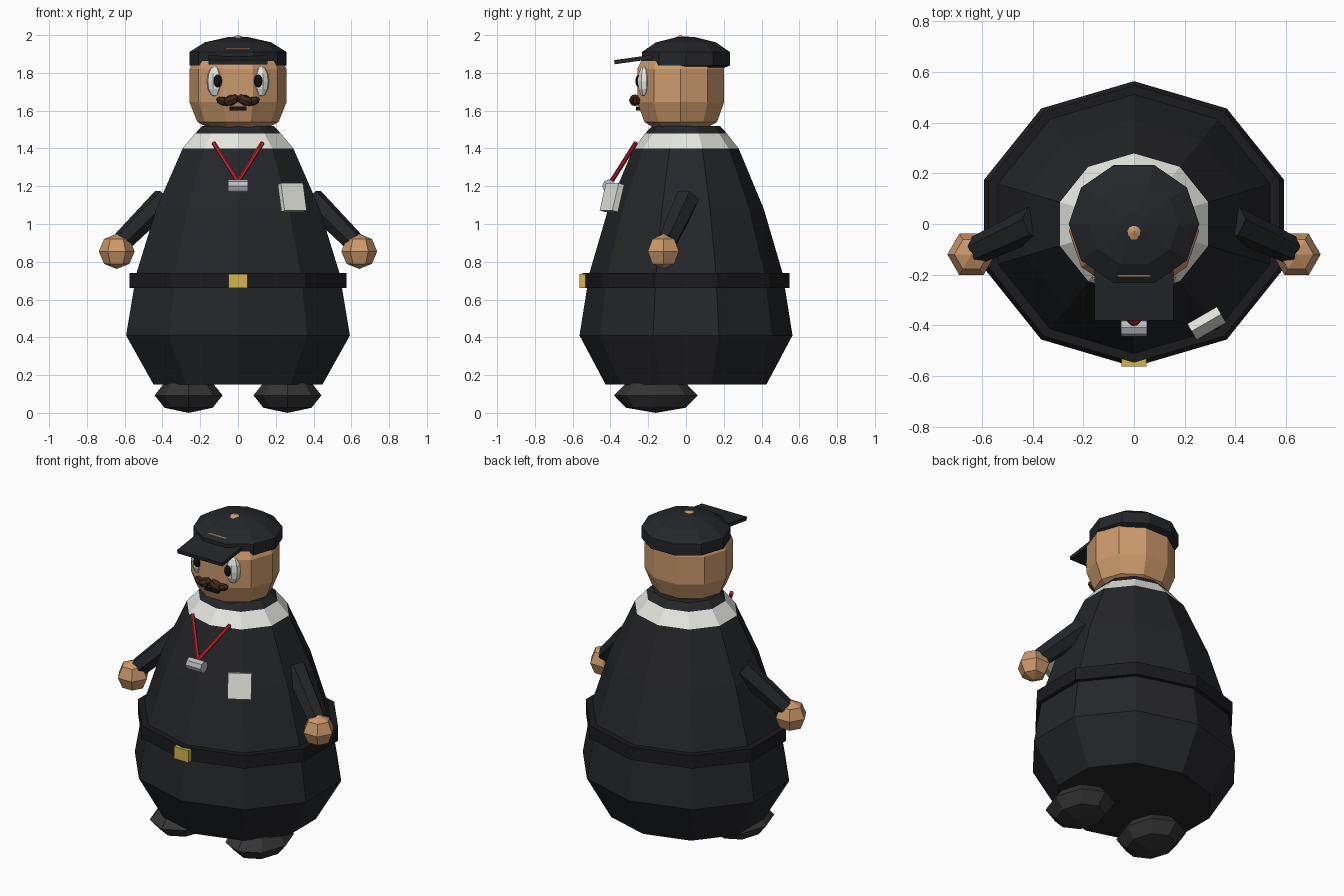
import bpy, bmesh, math
from mathutils import Vector, Matrix, Euler

if "Cube" in bpy.data.objects:
    bpy.data.objects.remove(bpy.data.objects["Cube"])


def mat(name, rgb):
    m = bpy.data.materials.new(name)
    m.diffuse_color = (*rgb, 1)
    m.use_nodes = True
    m.node_tree.nodes["Principled BSDF"].inputs["Base Color"].default_value = m.diffuse_color
    return m


CLOTH = mat("dark_cloth", (0.018, 0.019, 0.022))
BELT = mat("belt_black", (0.011, 0.011, 0.013))
SHOE = mat("shoe_grey", (0.035, 0.035, 0.035))
SKIN = mat("skin", (0.60, 0.32, 0.15))
WHITE = mat("white", (0.80, 0.80, 0.75))
BLACK = mat("black", (0.006, 0.006, 0.006))
HAIR = mat("brown_hair", (0.05, 0.025, 0.012))
RED = mat("red_cord", (0.45, 0.02, 0.03))
SILVER = mat("silver", (0.50, 0.51, 0.54))
GOLD = mat("gold", (0.66, 0.46, 0.07))


def finish(name, bm, m):
    bmesh.ops.recalc_face_normals(bm, faces=bm.faces[:])
    me = bpy.data.meshes.new(name)
    bm.to_mesh(me)
    bm.free()
    me.materials.append(m)
    ob = bpy.data.objects.new(name, me)
    bpy.context.collection.objects.link(ob)
    return ob


def lathe(name, profile, m, n=10, phase=0, scale=(1, 1, 1), matrix=None, closed=False):
    """Revolve (radius, z) points; ends are capped unless the profile is a closed loop."""
    bm = bmesh.new()
    rings = []
    for r, z in profile:
        if r == 0:
            rings.append([bm.verts.new((0, 0, z * scale[2]))] * n)
            continue
        rings.append([bm.verts.new((r * scale[0] * math.cos(phase + math.tau * i / n),
                                    r * scale[1] * math.sin(phase + math.tau * i / n),
                                    z * scale[2])) for i in range(n)])
    pairs = list(zip(rings, rings[1:]))
    if closed:
        pairs.append((rings[-1], rings[0]))
    for a, b in pairs:
        for i in range(n):
            j = (i + 1) % n
            bm.faces.new(list(dict.fromkeys((a[i], a[j], b[j], b[i]))))
    if not closed:
        for ring, (r, z) in ((rings[0], profile[0]), (rings[-1], profile[-1])):
            if r:
                bm.faces.new(ring)
    ob = finish(name, bm, m)
    ob.matrix_world = matrix or Matrix()
    return ob


def ball(name, loc, radii, m, n=8, rows=4, rot=(0, 0, 0)):
    prof = [(math.sin(math.pi * i / rows) if 0 < i < rows else 0,
             -math.cos(math.pi * i / rows)) for i in range(rows + 1)]
    mx = Matrix.Translation(loc) @ Euler(rot).to_matrix().to_4x4()
    return lathe(name, prof, m, n, 0, radii, mx)


def rod(name, a, b, ra, rb, m, n=6):
    a, b = Vector(a), Vector(b)
    d = b - a
    mx = Matrix.Translation(a) @ d.to_track_quat('Z', 'Y').to_matrix().to_4x4()
    return lathe(name, [(ra, 0), (rb, d.length)], m, n, 0, (1, 1, 1), mx)


def box(name, loc, size, m, rot=(0, 0, 0)):
    bm = bmesh.new()
    bmesh.ops.create_cube(bm, size=1)
    bmesh.ops.scale(bm, vec=size, verts=bm.verts[:])
    ob = finish(name, bm, m)
    ob.location, ob.rotation_euler = loc, rot
    return ob


# ten-sided coat, belt, collar and neckband share one oval section
P18, OVAL = math.radians(18), (1, 0.905, 1)
lathe("coat", [(0.47, 0.15), (0.623, 0.41), (0.565, 0.74), (0.455, 1.08), (0.308, 1.40)],
      CLOTH, 10, P18, OVAL)
lathe("belt", [(0.55, 0.66), (0.605, 0.66), (0.605, 0.74), (0.55, 0.74)],
      BELT, 10, P18, OVAL, closed=True)
lathe("collar", [(0.308, 1.40), (0.238, 1.48)], WHITE, 10, P18, OVAL)
lathe("neckband", [(0.238, 1.48), (0.198, 1.52)], CLOTH, 10, P18, OVAL)
box("buckle", (0, -0.54, 0.698), (0.10, 0.045, 0.075), GOLD)

# head with its crown just showing through the cap
lathe("head", [(0.14, 1.50), (0.215, 1.54), (0.257, 1.645), (0.257, 1.82), (0.20, 1.93), (0.04, 1.985), (0, 2.0)],
      SKIN, 10, 0, (1, 0.94, 1), Matrix.Translation((0, -0.028, 0)))
lathe("cap", [(0.22, 1.825), (0.258, 1.84), (0.258, 1.91), (0.175, 1.962), (0.05, 1.99), (0, 1.992)],
      CLOTH, 10, 0, (1, 0.95, 1))
box("cap_brim", (0, -0.275, 1.871), (0.31, 0.21, 0.022), CLOTH, (math.radians(8), 0, 0))
box("mouth", (0, -0.25, 1.612), (0.09, 0.03, 0.02), BLACK)

# whistle and name card
rod("whistle", (-0.052, -0.408, 1.20), (0.052, -0.408, 1.20), 0.036, 0.036, SILVER, 8)
box("chest_card", (0.287, -0.392, 1.14), (0.135, 0.035, 0.15), WHITE,
    (math.radians(-15), 0, math.radians(30)))

# paired parts
for side, s in (("left", -1), ("right", 1)):
    ball(side + "_eye", (s * 0.122, -0.222, 1.755), (0.045, 0.035, 0.082), WHITE, 8, 6, (0, 0, s * 0.3))
    ball(side + "_pupil", (s * 0.107, -0.25, 1.757), (0.025, 0.018, 0.034), BLACK, 8, 6)
    ball(side + "_moustache_inner", (s * 0.038, -0.27, 1.655), (0.048, 0.033, 0.028), HAIR, 8, 4,
         (0, s * 0.35, 0))
    ball(side + "_moustache_outer", (s * 0.078, -0.262, 1.65), (0.04, 0.026, 0.023), HAIR, 8, 4,
         (0, -s * 0.3, 0))
    rod(side + "_cord", (s * 0.13, -0.265, 1.43), (0, -0.395, 1.225), 0.012, 0.012, RED)
    rod(side + "_sleeve", (s * 0.39, 0.005, 1.13), (s * 0.615, -0.10, 0.905), 0.068, 0.056, CLOTH)
    ball(side + "_hand", (s * 0.642, -0.12, 0.855), (0.095, 0.095, 0.093), SKIN, 6, 4)
    ball(side + "_shoe", (s * 0.262, -0.16, 0.093), (0.18, 0.222, 0.093), SHOE, 8, 4)
